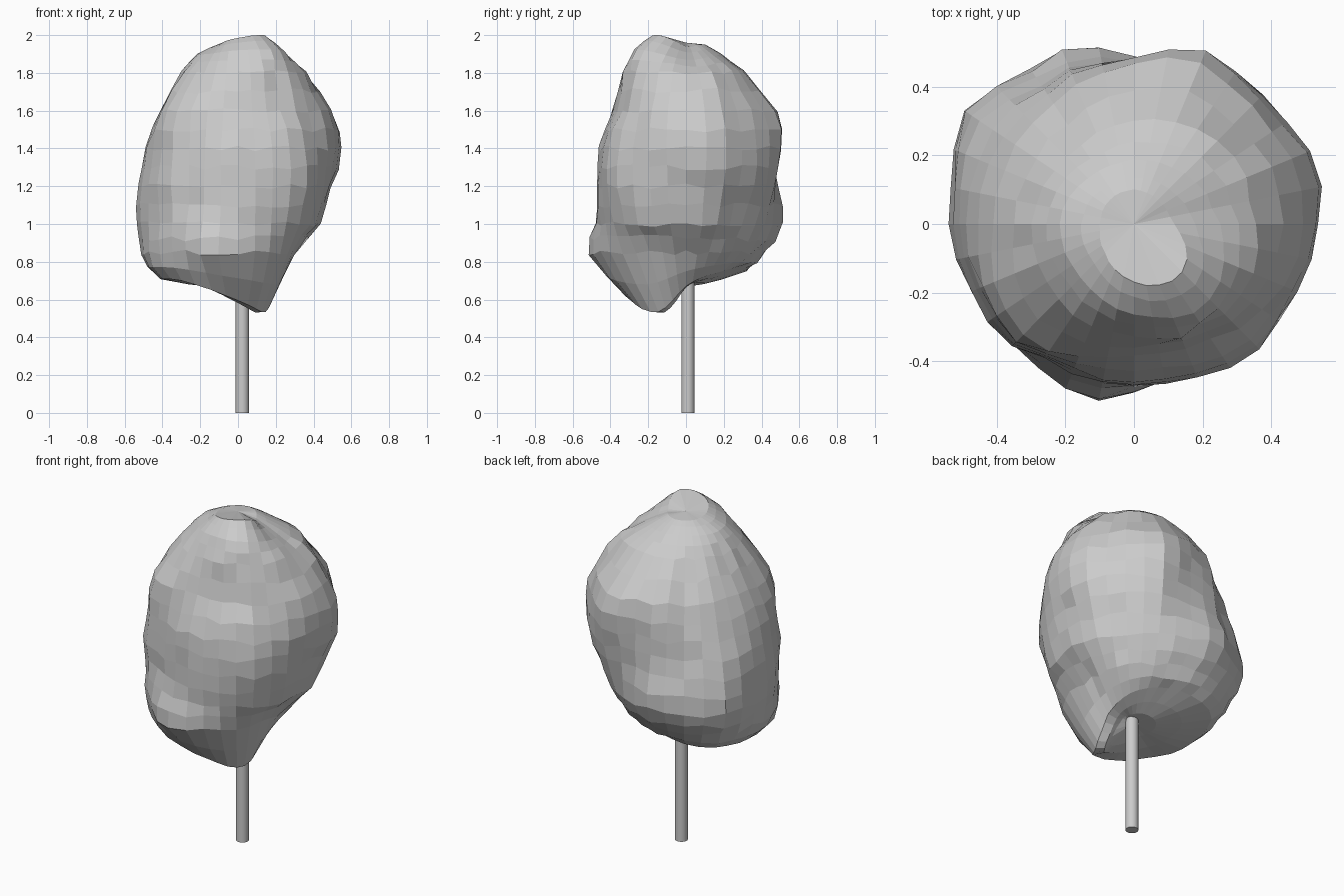
import bpy, bmesh, math, random
from mathutils import noise, Vector

if "Cube" in bpy.data.objects:
    bpy.data.objects.remove(bpy.data.objects["Cube"])

random.seed(4)
SIDES, SUB = 32, 2

# Control rings, bottom to top: (height, radii) at E, NE, N, NW, W, SW, S, SE
RINGS = [
    ([.68, .69, .69, .68, .67, .66, .60, .57], [.08, .08, .10, .12, .12, .12, .12, .13]),
    ([.67, .74, .77, .74, .71, .70, .595, .535], [.18, .22, .29, .40, .41, .42, .30, .21]),
    (.85, [.30, .34, .40, .50, .51, .49, .48, .37]),
    (1.0, [.43, .42, .48, .56, .53, .49, .47, .46]),
    (1.2, [.485, .51, .47, .54, .52, .50, .47, .50]),
    (1.4, [.535, .53, .48, .49, .49, .49, .46, .49]),
    (1.6, [.50, .48, .46, .42, .41, .46, .385, .43]),
    (1.8, [.36, .34, .30, .28, .30, .31, .33, .38]),
    ([1.87, 1.89, 1.9, 1.9, 1.9, 1.9, 1.92, 1.92], [.25, .21, .19, .19, .22, .22, .26, .31]),
    ([1.94, 1.95, 1.95, 1.95, 1.95, 1.96, 1.985, 2.0], [.12, .10, .10, .10, .10, .12, .17, .20]),
]

# Overlapping sheet edges: angle (deg), width (deg), low z, high z, step
SEAMS = [(232, 35, 1.0, 1.6, -.025), (5, 20, 1.55, 1.9, -.025),
         (300, 30, 1.55, 1.85, -.025)]

# Ridges and hollows: angle, height, amount, angular spread, vertical spread
BUMPS = [(68, 1.5, .045, 14, .25), (108, 1.05, .035, 12, .15), (17, 1.4, .03, 10, .25),
         (252, .88, .04, 14, .12), (148, 1.1, .03, 12, .25), (125, 1.35, -.02, 8, .4),
         (312, 1.4, .02, 8, .25), (184, 1.1, .02, 10, .1)]


def catmull(a, b, c, d, t):
    return .5 * (2*b + (c-a)*t + (2*a-5*b+4*c-d)*t*t + (3*b-a-3*c+d)*t**3)


def around(vals, ang):
    f = ang / 45
    i = int(f)
    return catmull(*(vals[(i + k) % 8] for k in (-1, 0, 1, 2)), f - i)


def sample(row, ang):
    z, r = row
    return around(r, ang), around(z, ang) if isinstance(z, list) else z


def detail(ang, z):
    total = 0
    for a0, w, lo, hi, d in SEAMS:
        da = (ang - a0) % 360
        if da < w and lo < z < hi:
            total += d * (1 - da / w)
    for a0, z0, amp, sa, sz in BUMPS:
        da = (ang - a0 + 180) % 360 - 180
        total += amp * math.exp(-(da / sa) ** 2 - ((z - z0) / sz) ** 2)
    return total


# Wrapped sugar cloud
bm = bmesh.new()
loops = []
last = len(RINGS) - 1
for step in range(last * SUB + 1):
    i = min(step // SUB, last - 1)
    t = step / SUB - i
    loop = []
    for s in range(SIDES):
        ang = 360 * s / SIDES
        pts = [sample(RINGS[min(max(i + k, 0), last)], ang) for k in (-1, 0, 1, 2)]
        r = catmull(*(p[0] for p in pts), t)
        z = catmull(*(p[1] for p in pts), t)
        a = math.radians(ang)
        bump = noise.noise(Vector((math.cos(a) * r, math.sin(a) * r, z)) * 6)
        rough = bump * .012 + random.uniform(-.005, .005)
        r += (rough + detail(ang, z)) * min(1, r / .35)
        if .8 < z < 1.85:
            z += random.uniform(-.015, .015)
        loop.append(bm.verts.new((r * math.cos(a), r * math.sin(a), min(z, 2.0))))
    loops.append(loop)
for lo, hi in zip(loops, loops[1:]):
    for s in range(SIDES):
        n = (s + 1) % SIDES
        bm.faces.new((lo[s], lo[n], hi[n], hi[s]))
for loop, z in ((loops[0], .68), (loops[-1], 1.96)):
    tip = bm.verts.new((0, 0, z))
    for s in range(SIDES):
        bm.faces.new((loop[s], loop[(s + 1) % SIDES], tip))
bmesh.ops.recalc_face_normals(bm, faces=bm.faces)
mesh = bpy.data.meshes.new("sugar_cloud")
bm.to_mesh(mesh)
bm.free()
cloud = bpy.data.objects.new("sugar_cloud", mesh)
bpy.context.collection.objects.link(cloud)

# Stick
bpy.ops.mesh.primitive_cylinder_add(vertices=20, radius=.035, depth=.9, location=(.023, .01, .45))
stick = bpy.context.object
stick.name = "stick"
bpy.ops.object.shade_smooth_by_angle()
